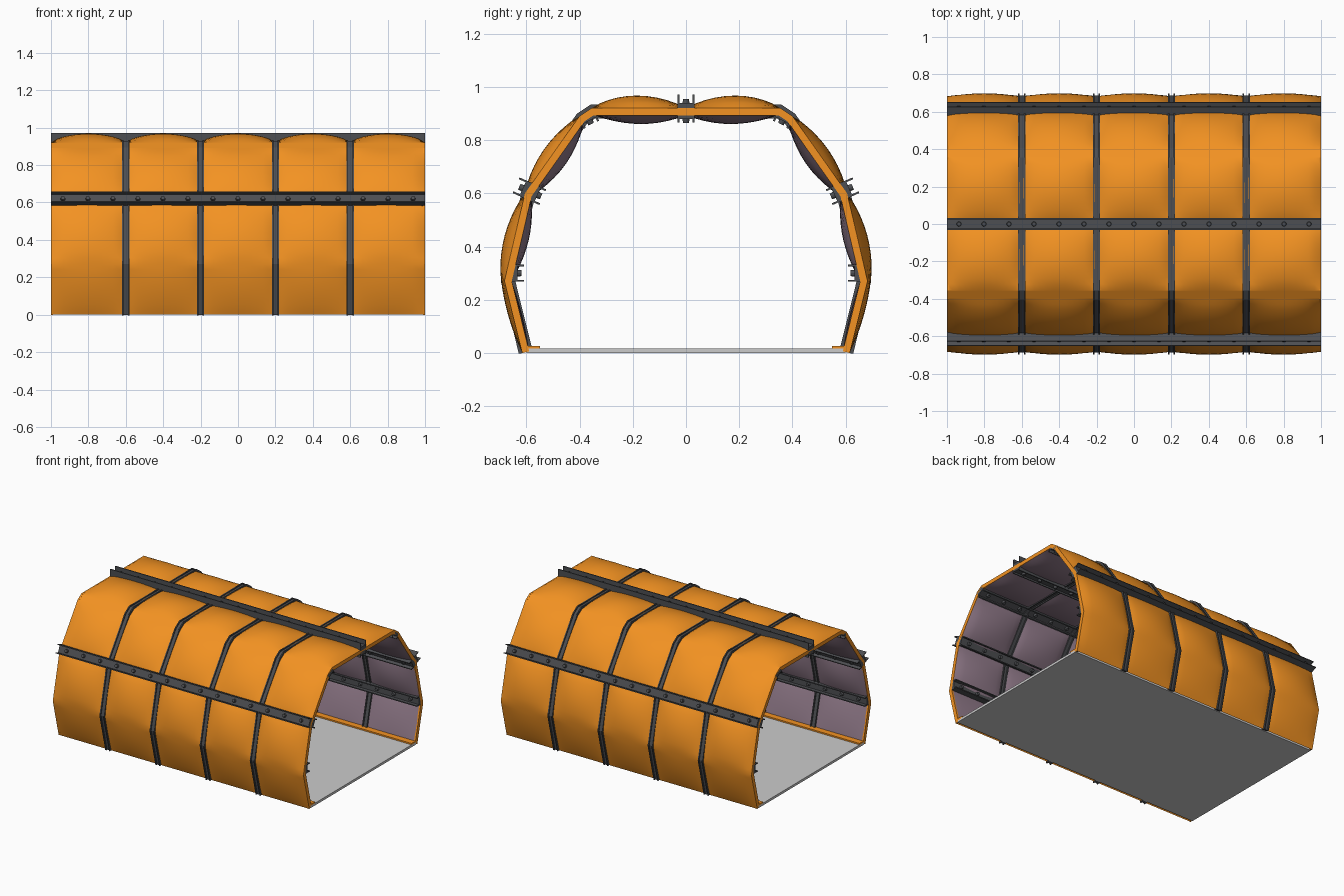
import bpy, bmesh, math
from mathutils import Vector, Matrix

if "Cube" in bpy.data.objects:
    bpy.data.objects.remove(bpy.data.objects["Cube"])


def material(name, rgb):
    m = bpy.data.materials.new(name)
    m.diffuse_color = (*rgb, 1)
    m.use_nodes = True
    m.node_tree.nodes["Principled BSDF"].inputs["Base Color"].default_value = m.diffuse_color
    return m


ORANGE = material("orange_skin", (0.9, 0.29, 0.016))
LINING = material("mauve_lining", (0.29, 0.20, 0.26))
DARK = material("dark_metal", (0.075, 0.078, 0.085))

# Half arch outline (y, z), from the foot up to the crown
HALF = [(0.615, 0.0), (0.682, 0.27), (0.605, 0.60), (0.40, 0.89), (0.355, 0.92), (0.0, 0.92)]
ARCH = [Vector(p) for p in HALF] + [Vector((-y, z)) for y, z in HALF[-2::-1]]
THICK = 0.025


def outward(t):
    return Vector((t.y, -t.x)).normalized()


def miters(path):
    out = []
    for i in range(len(path)):
        a = path[max(i - 1, 0):i + 1]
        b = path[i:i + 2]
        n1 = outward(a[-1] - a[0]) if len(a) == 2 else outward(b[1] - b[0])
        n2 = outward(b[1] - b[0]) if len(b) == 2 else n1
        n = (n1 + n2).normalized()
        out.append(n / n.dot(n1))
    return out


MITER = miters(ARCH)


def finish(bm, name, mat, closed=True):
    if closed:
        bmesh.ops.recalc_face_normals(bm, faces=bm.faces[:])
    me = bpy.data.meshes.new(name)
    bm.to_mesh(me)
    bm.free()
    ob = bpy.data.objects.new(name, me)
    bpy.context.collection.objects.link(ob)
    if mat:
        me.materials.append(mat)
    return ob


def box(name, lo, hi, mat=None):
    bm = bmesh.new()
    bmesh.ops.create_cube(bm, size=1)
    for v in bm.verts:
        v.co = [l + (h - l) * (c + 0.5) for l, h, c in zip(lo, hi, v.co)]
    return finish(bm, name, mat)


def loft(bm, rings):
    k = len(rings[0])
    vs = [[bm.verts.new(p) for p in r] for r in rings]
    for a, b in zip(vs, vs[1:]):
        for i in range(k):
            bm.faces.new((a[i], a[(i + 1) % k], b[(i + 1) % k], b[i]))
    bm.faces.new(vs[0])
    bm.faces.new(vs[-1])


def arch_sweep(name, section, x0, mat):
    """Sweep a section (x offset, outward offset) along the arch."""
    bm = bmesh.new()
    rings = []
    for p, n in zip(ARCH, MITER):
        rings.append([(x0 + sx, *(p + n * sn)) for sx, sn in section])
    loft(bm, rings)
    return finish(bm, name, mat)


def quilted_skin(name, base, amps, knee, sign, mat):
    """Padded sheet: each bay swells between ribs and arch corners."""
    amps = amps + amps[::-1]
    knots = [0] * len(ARCH)
    knots[1] = knots[-2] = knee
    nx, ns = 12, 10
    rows = []
    for s in range(len(ARCH) - 1):
        for k in range(ns + (s == len(ARCH) - 2)):
            v = k / ns
            p = ARCH[s].lerp(ARCH[s + 1], v)
            n = MITER[s].lerp(MITER[s + 1], v)
            b = amps[s] * max(math.sin(math.pi * v), 0) ** 0.8
            b += knots[s] * (1 - v) + knots[s + 1] * v
            rows.append((p + n * base, n, b))
    bm = bmesh.new()
    grid = []
    for i in range(5 * nx + 1):
        u = (i % nx) / nx
        w = math.sin(math.pi * u) ** 0.6 if u else 0
        x = -1 + 2 * i / (5 * nx)
        grid.append([bm.verts.new((x, *(p + n * (sign * b * w)))) for p, n, b in rows])
    for a, b in zip(grid, grid[1:]):
        for j in range(len(rows) - 1):
            q = (a[j], a[j + 1], b[j + 1], b[j])
            bm.faces.new(q if sign > 0 else q[::-1])
    ob = finish(bm, name, mat, closed=False)
    bpy.context.view_layer.objects.active = ob
    ob.select_set(True)
    bpy.ops.object.shade_smooth_by_angle(angle=math.radians(26))
    ob.select_set(False)


# Padded outer skin and inner lining
quilted_skin("outer_skin", 0.0, [0.012, 0.033, 0.038, 0.0, 0.048], 0.012, 1, ORANGE)
quilted_skin("inner_lining", -THICK, [0.008, 0.028, 0.036, 0.0, 0.034], 0.0, -1, LINING)

# Rims closing the shell at both ends
for side in (-1, 1):
    rim = [(0, 0.001), (-side * 0.012, 0.001), (-side * 0.012, -THICK - 0.001), (0, -THICK - 0.001)]
    arch_sweep("end_rim", rim, side, ORANGE)

# Floor and foot flanges
box("floor", (-1, -0.6, 0), (1, 0.6, 0.017))
for s in (-1, 1):
    y = sorted((s * 0.55, s * 0.612))
    box("foot_flange", (-1, y[0], 0.012), (1, y[1], 0.027), ORANGE)


def channel(half, base, web, top, wall):
    return [(-half, base), (half, base), (half, top), (half - wall, top),
            (half - wall, web), (-half + wall, web), (-half + wall, top), (-half, top)]


# Ribs: channel outside and inside the shell
for x in (-0.6, -0.2, 0.2, 0.6):
    arch_sweep("outer_rib", channel(0.019, -0.012, 0.006, 0.014, 0.008), x, DARK)
    inner = [(a, -THICK - b) for a, b in channel(0.019, -0.012, 0.006, 0.014, 0.008)]
    arch_sweep("inner_rib", inner, x, DARK)


def rail(name, y, z, angle, height):
    """Bolted channel along x whose open side faces the given angle."""
    n = Vector((math.cos(angle), math.sin(angle)))
    t = Vector((-n.y, n.x))
    c = Vector((y, z))
    sec = channel(0.032, -0.008, 0.018, height, 0.007)
    bm = bmesh.new()
    loft(bm, [[(x, *(c + t * a + n * b)) for a, b in sec] for x in (-1, 1)])
    turn = Vector((0, 0, 1)).rotation_difference(Vector((0, n.x, n.y))).to_matrix().to_4x4()
    for i in range(15):
        p = c + n * 0.022
        loc = Matrix.Translation((-0.936 + i * 0.1337, p.x, p.y))
        bmesh.ops.create_cone(bm, cap_ends=True, segments=12, radius1=0.014,
                              radius2=0.011, depth=0.022, matrix=loc @ turn)
    finish(bm, name, DARK)


# Rails: crown and shoulders on both faces, knees and roof corners inside only
UP = math.pi / 2
rail("crown_rail_outer", 0, 0.922, UP, 0.050)
rail("crown_rail_inner", 0, 0.897, -UP, 0.030)
for s in (1, -1):
    def side_rail(name, y, z, deg, height):
        a = math.radians(deg)
        rail(name, s * y, z, a if s > 0 else math.pi - a, height)
    side_rail("shoulder_rail_outer", 0.597, 0.612, 24, 0.046)
    side_rail("shoulder_rail_inner", 0.575, 0.602, 204, 0.040)
    side_rail("knee_rail_inner", 0.652, 0.300, 180, 0.042)
    side_rail("roof_corner_rail_inner", 0.372, 0.890, 242, 0.036)
